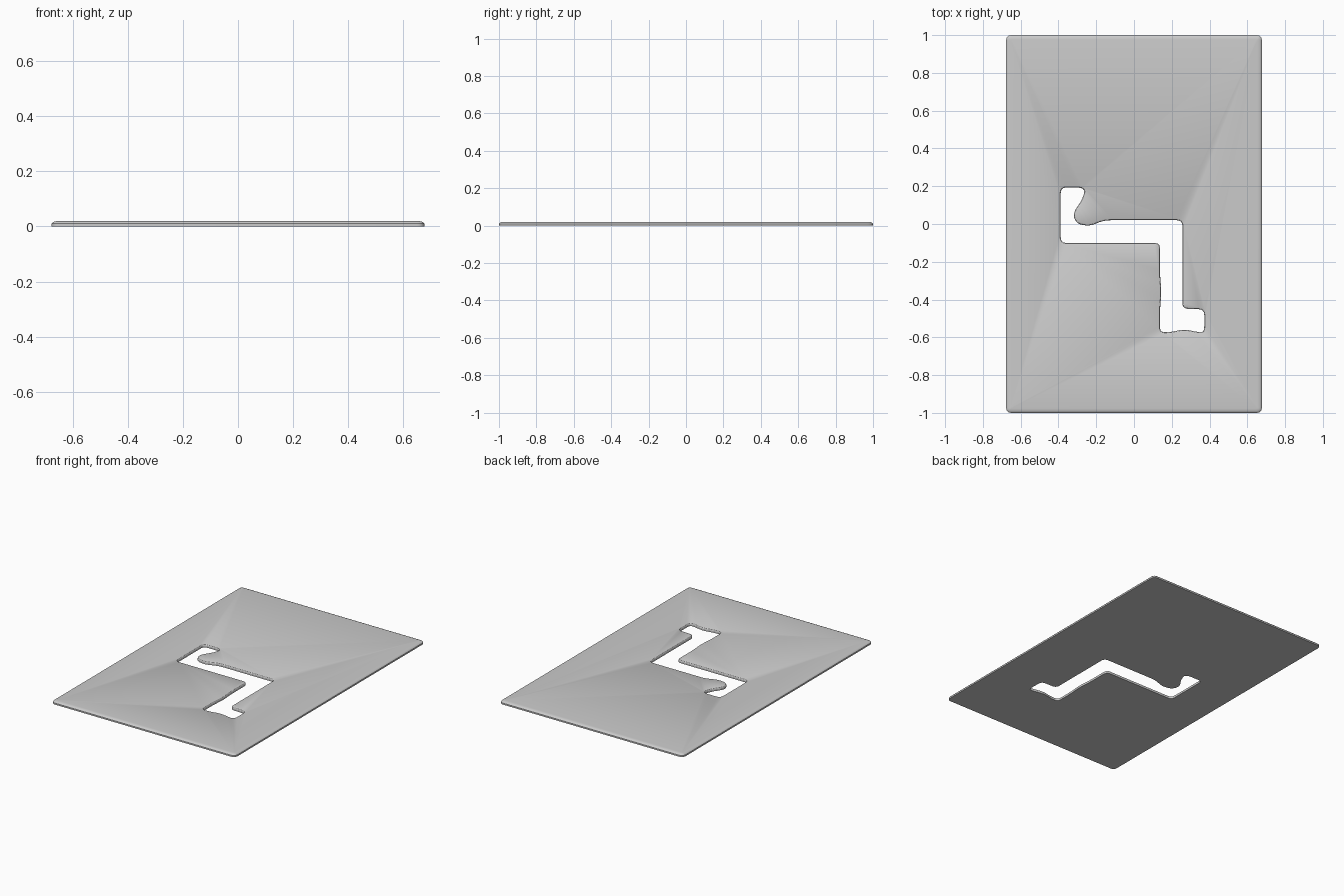
import bpy, bmesh
from mathutils import Vector

if "Cube" in bpy.data.objects:
    bpy.data.objects.remove(bpy.data.objects["Cube"])

THICK = 0.02
W, H = 0.677, 1.0


def rounded(points, steps=6):
    """Closed outline from (x, y, corner size), each corner softened by a curve."""
    out, n = [], len(points)
    for i, (x, y, r) in enumerate(points):
        p = Vector((x, y))
        a, b = Vector(points[i - 1][:2]) - p, Vector(points[(i + 1) % n][:2]) - p
        s = p + a.normalized() * min(r, a.length * 0.48)
        e = p + b.normalized() * min(r, b.length * 0.48)
        for k in range(steps + 1):
            t = k / steps
            out.append(s * (1 - t) ** 2 + p * 2 * t * (1 - t) + e * t * t)
    return out


def inset(loop, d):
    """Shift an outline to its left, into the material."""
    out, n = [], len(loop)
    for i, p in enumerate(loop):
        t = (loop[(i + 1) % n] - loop[i - 1]).normalized()
        out.append(p + Vector((-t.y, t.x)) * d)
    return out


# Outer edge runs counter-clockwise, the zigzag opening clockwise
outer = rounded([(-W, -H, 0.03), (W, -H, 0.03), (W, H, 0.03), (-W, H, 0.03)])
opening = rounded([
    (-0.388, 0.193, 0.03), (-0.255, 0.193, 0.05), (-0.275, 0.128, 0.03),
    (-0.325, 0.055, 0.04), (-0.305, 0.002, 0.03), (-0.235, -0.012, 0.035),
    (-0.16, 0.02, 0.04), (0.256, 0.02, 0.03), (0.256, -0.448, 0.03),
    (0.372, -0.452, 0.03), (0.372, -0.572, 0.03), (0.34, -0.572, 0.015),
    (0.265, -0.557, 0.035), (0.19, -0.573, 0.035), (0.138, -0.573, 0.025),
    (0.138, -0.44, 0.04), (0.146, -0.36, 0.04), (0.138, -0.28, 0.04),
    (0.138, -0.1, 0.03), (-0.388, -0.1, 0.03)])

bm = bmesh.new()


def wall(outline, profile):
    """Edge wall from the bottom up through (inset, height) steps."""
    rings = [[bm.verts.new((p.x, p.y, z)) for p in inset(outline, d)]
             for d, z in profile]
    n = len(outline)
    for lo, hi in zip(rings, rings[1:]):
        for i in range(n):
            j = (i + 1) % n
            bm.faces.new((lo[i], lo[j], hi[j], hi[i]))
    return rings[0], rings[-1]


# Rounded-over edges on the rim and around the opening
rims = [wall(outer, [(0, 0), (0, 0.010), (0.004, 0.015), (0.012, 0.0185), (0.024, THICK)]),
        wall(opening, [(0, 0), (0, 0.012), (0.003, 0.017), (0.009, THICK)])]

# Flat bottom and top with the opening left free
for level, up in ((0, -1), (1, 1)):
    edges = []
    for rim in rims:
        ring = rim[level]
        for i, v in enumerate(ring):
            pair = (v, ring[(i + 1) % len(ring)])
            edges.append(bm.edges.get(pair) or bm.edges.new(pair))
    bmesh.ops.triangle_fill(bm, edges=edges, use_beauty=True,
                            use_dissolve=False, normal=(0, 0, up))
bmesh.ops.recalc_face_normals(bm, faces=bm.faces[:])

mesh = bpy.data.meshes.new("plate")
bm.to_mesh(mesh)
bm.free()
plate = bpy.data.objects.new("plate", mesh)
bpy.context.collection.objects.link(plate)
bpy.context.view_layer.objects.active = plate
plate.select_set(True)
bpy.ops.object.shade_smooth_by_angle()
